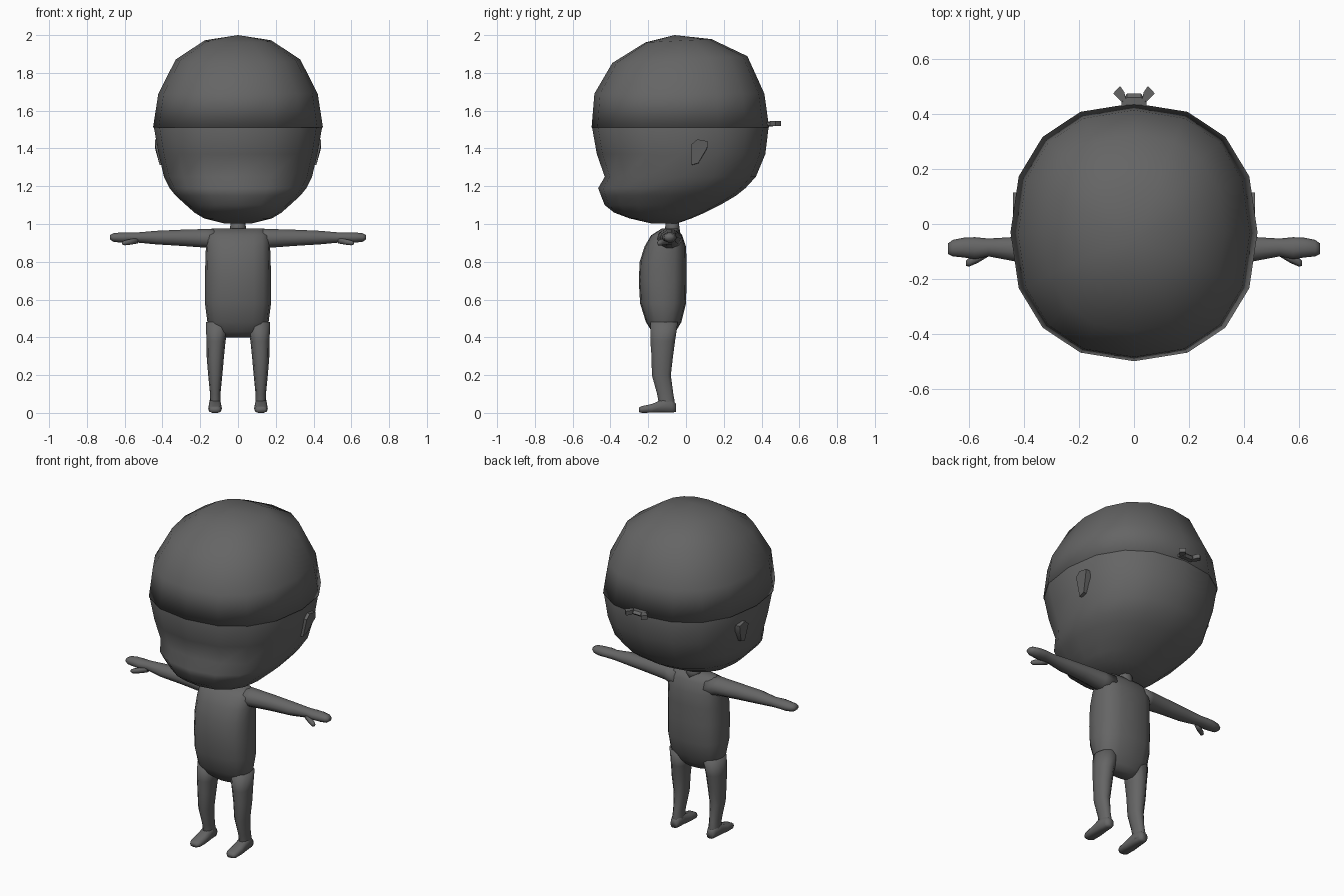
import bpy, bmesh, math
from mathutils import Vector

grey = bpy.data.materials.new("dark_grey")
grey.diffuse_color = (0.13, 0.13, 0.13, 1)


def finish(name, bm, mirror=False, angle=180):
    bmesh.ops.remove_doubles(bm, verts=bm.verts, dist=0.0005)
    bmesh.ops.recalc_face_normals(bm, faces=bm.faces)
    me = bpy.data.meshes.new(name)
    bm.to_mesh(me)
    bm.free()
    me.materials.append(grey)
    ob = bpy.data.objects.new(name, me)
    bpy.context.collection.objects.link(ob)
    bpy.ops.object.select_all(action='DESELECT')
    ob.select_set(True)
    bpy.context.view_layer.objects.active = ob
    bpy.ops.object.shade_smooth_by_angle(angle=math.radians(angle))
    if mirror:
        ob.modifiers.new("Mirror", 'MIRROR').use_axis[0] = True
    return ob


def soft(v, p):
    return math.copysign(abs(v) ** p, v)


def loft(name, rings, sides, axis='z', power=1.0, **kw):
    """Rings are (position, min a, max a, min b, max b) across the axis."""
    bm = bmesh.new()
    loops = []
    for pos, a0, a1, b0, b1 in rings:
        loop = []
        for i in range(sides):
            t = 2 * math.pi * i / sides
            a = (a0 + a1) / 2 + (a1 - a0) / 2 * soft(math.cos(t), power)
            b = (b0 + b1) / 2 + (b1 - b0) / 2 * soft(math.sin(t), power)
            co = {'z': (a, b, pos), 'x': (pos, a, b), 'y': (a, pos, b)}[axis]
            loop.append(bm.verts.new(co))
        loops.append(loop)
    for lo, hi in zip(loops, loops[1:]):
        for i in range(sides):
            j = (i + 1) % sides
            bm.faces.new((lo[i], lo[j], hi[j], hi[i]))
    bm.faces.new(loops[0])
    bm.faces.new(loops[-1])
    return finish(name, bm, **kw)


def round_rings(rows):
    """(z, half width, min y, max y) to loft rings centred on x."""
    return [(z, -w, w, y0, y1) for z, w, y0, y1 in rows]


def plate(name, outline, offset, **kw):
    """Flat outline extruded along an offset."""
    bm = bmesh.new()
    face = bm.faces.new([bm.verts.new(p) for p in outline])
    new = bmesh.ops.extrude_face_region(bm, geom=[face])['geom']
    for v in new:
        if isinstance(v, bmesh.types.BMVert):
            v.co += Vector(offset)
    return finish(name, bm, **kw)


# Head with chin, muzzle and a scalp tucked under the cap
loft("head", round_rings([
    (1.002, .07, -.18, -.05), (1.03, .18, -.30, .03), (1.06, .23, -.38, .10),
    (1.10, .275, -.43, .18), (1.15, .33, -.45, .265), (1.19, .362, -.465, .315),
    (1.25, .392, -.43, .37), (1.37, .42, -.472, .42), (1.51, .445, -.497, .437),
    (1.68, .41, -.465, .40), (1.86, .32, -.355, .31), (1.95, .15, -.2, .14)]),
    16, power=.87)

# Rounded cap of hair
cap = loft("hair_cap", round_rings([
    (1.51, .45, -.50, .44), (1.69, .422, -.485, .415), (1.87, .33, -.39, .325),
    (1.97, .18, -.215, .135), (2.0, 0, -.06, -.06)]), 16, power=.87)
for v in cap.data.vertices:  # crown leans back slightly
    if 1.8 < v.co.z < 1.99:
        v.co.z += .05 * (v.co.y + .04)

# Ears
plate("ears", [(.405, .03, 1.42), (.405, .06, 1.445), (.405, .115, 1.435),
               (.405, .112, 1.40), (.38, .065, 1.32), (.38, .03, 1.31)],
      (.035, 0, .003), mirror=True, angle=30)

# Bow at the back of the head
loft("bow_knot", [(-.045, .42, .45, 1.52, 1.54), (-.025, .42, .475, 1.515, 1.545),
                  (.025, .42, .475, 1.515, 1.545), (.045, .42, .45, 1.52, 1.54)],
     6, axis='x', angle=30)
plate("bow_loops", [(.03, .455, 1.52), (.045, .445, 1.52), (.075, .475, 1.52),
                    (.068, .485, 1.52), (.05, .502, 1.52), (.035, .48, 1.52)],
      (0, 0, .025), mirror=True, angle=30)

# Neck
loft("neck", [(.95, -.045, .045, -.115, -.03), (.985, -.042, .042, -.11, -.035),
              (1.02, -.035, .035, -.105, -.04)], 8)

# Torso with rounded belly
loft("torso", round_rings([
    (.40, .07, -.15, -.07), (.43, .135, -.18, -.055), (.48, .162, -.212, -.025),
    (.58, .175, -.243, .0), (.70, .175, -.25, .003), (.80, .173, -.245, .003),
    (.88, .17, -.22, .0), (.94, .165, -.185, -.02), (.975, .14, -.13, -.045)]),
    16, power=.75)

# Legs and ankles
loft("legs", [(.02, .09, .15, -.14, -.058), (.06, .092, .15, -.148, -.058),
              (.10, .093, .148, -.155, -.065), (.20, .083, .158, -.183, -.078),
              (.30, .074, .166, -.185, -.066), (.38, .066, .167, -.192, -.055),
              (.48, .045, .170, -.19, -.04)], 10, mirror=True, power=.9)

# Feet
loft("feet", [(-.25, .10, .145, .004, .028), (-.235, .088, .155, 0, .036),
              (-.18, .085, .158, 0, .048), (-.12, .088, .155, 0, .075),
              (-.075, .092, .15, 0, .07), (-.054, .10, .142, .004, .05)],
     10, axis='y', mirror=True, power=.7)

# Arms and mitten hands
loft("arms", [(.10, -.16, -.02, .85, .977), (.17, -.15, -.03, .872, .976),
              (.30, -.14, -.04, .882, .972), (.43, -.137, -.047, .89, .966),
              (.53, -.118, -.053, .90, .957), (.58, -.128, -.048, .902, .957),
              (.62, -.122, -.05, .90, .957), (.66, -.118, -.058, .905, .952),
              (.677, -.11, -.07, .917, .942)], 10, axis='x', mirror=True)

# Thumbs
loft("thumbs", [(.53, -.118, -.085, .895, .93), (.57, -.142, -.105, .888, .922),
                (.60, -.155, -.122, .885, .915), (.613, -.153, -.135, .89, .908)],
     6, axis='x', mirror=True)
